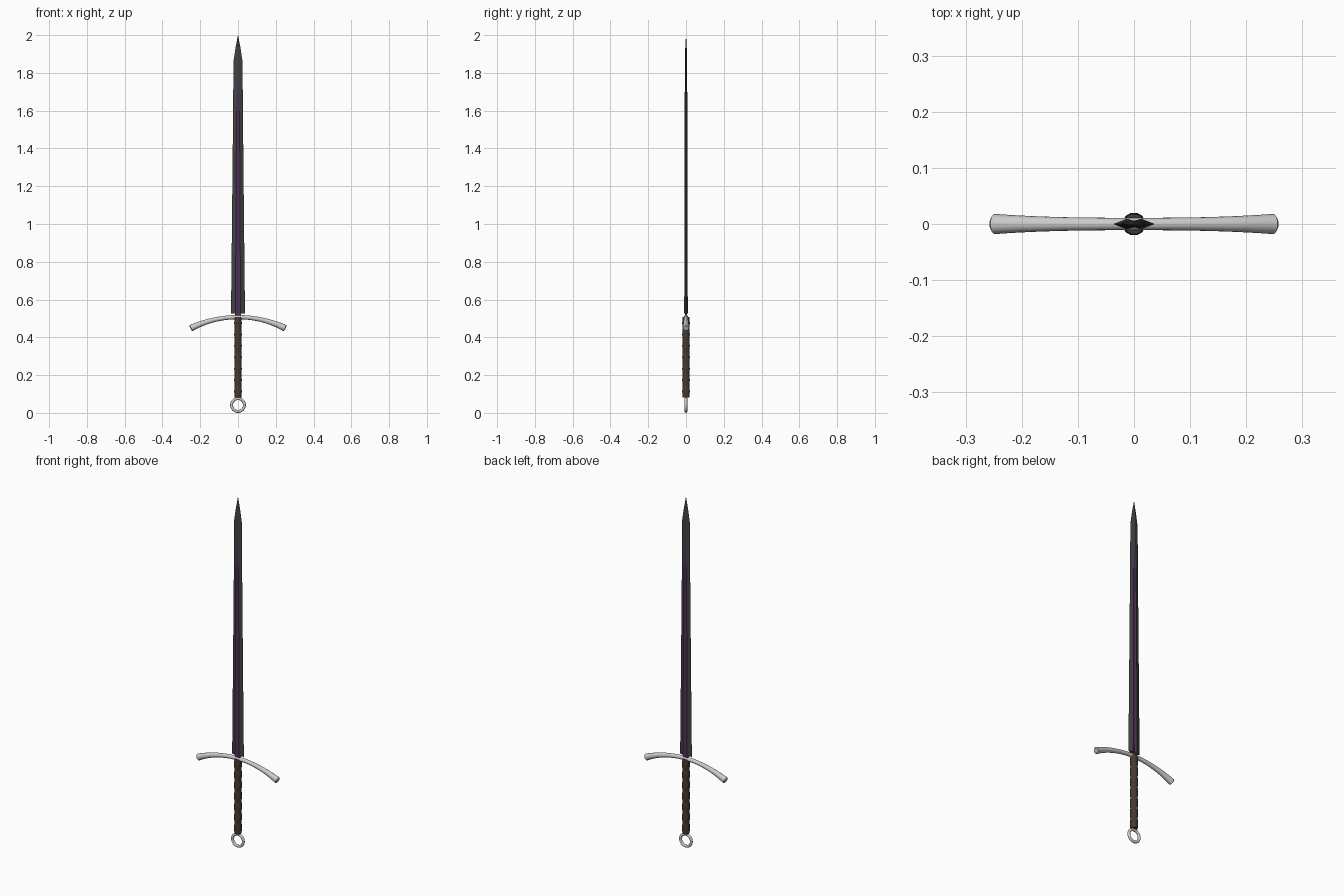
import bpy, bmesh, math
from mathutils import Vector

if "Cube" in bpy.data.objects:
    bpy.data.objects.remove(bpy.data.objects["Cube"])


def material(name, rgb):
    m = bpy.data.materials.new(name)
    m.diffuse_color = (*rgb, 1)
    m.use_nodes = True
    m.node_tree.nodes["Principled BSDF"].inputs["Base Color"].default_value = m.diffuse_color
    return m


def loft(name, rings, mats=(), pick=None, angle=30):
    """Skin a list of equal-length point rings and cap both ends."""
    bm = bmesh.new()
    loops = [[bm.verts.new(p) for p in ring] for ring in rings]
    n = len(loops[0])
    for k in range(len(loops) - 1):
        for i in range(n):
            j = (i + 1) % n
            f = bm.faces.new((loops[k][i], loops[k][j], loops[k + 1][j], loops[k + 1][i]))
            if pick:
                f.material_index = pick(k, i)
    bm.faces.new(loops[0][::-1])
    bm.faces.new(loops[-1])
    bmesh.ops.remove_doubles(bm, verts=bm.verts, dist=1e-5)
    bmesh.ops.recalc_face_normals(bm, faces=bm.faces)
    mesh = bpy.data.meshes.new(name)
    bm.to_mesh(mesh)
    bm.free()
    ob = bpy.data.objects.new(name, mesh)
    bpy.context.collection.objects.link(ob)
    for m in mats:
        mesh.materials.append(m)
    bpy.ops.object.select_all(action='DESELECT')
    ob.select_set(True)
    bpy.context.view_layer.objects.active = ob
    bpy.ops.object.shade_smooth_by_angle(angle=math.radians(angle))
    return ob


dark = material("dark_steel", (0.055, 0.055, 0.06))
purple = material("purple_fuller", (0.075, 0.03, 0.1))
leather = material("brown_leather", (0.065, 0.04, 0.03))

# Blade: z, half width, fuller half width, half thickness, fuller floor
stations = [(0.526, 0.037, 0.013, 0.0095, 0.006),
            (1.10, 0.031, 0.011, 0.008, 0.005),
            (1.60, 0.026, 0.008, 0.007, 0.0045),
            (1.73, 0.025, 0.002, 0.0065, 0.0065),
            (1.86, 0.024, 0.002, 0.006, 0.006),
            (1.93, 0.0135, 0.001, 0.004, 0.004),
            (2.0, 0.0004, 0.0001, 0.0003, 0.0003)]
sections = [[(-w, 0, z), (-f, -t, z), (0, -d, z), (f, -t, z),
             (w, 0, z), (f, t, z), (0, d, z), (-f, t, z)]
            for z, w, f, t, d in stations]
loft("blade", sections, (dark, purple),
     lambda k, i: int(k < 3 and i in (1, 2, 5, 6)), angle=10)

# Blade root running into the guard
loft("blade_root", [[(x, y, z) for x, y in ((-0.015, -0.006), (0.015, -0.006),
                                            (0.015, 0.006), (-0.015, 0.006))]
                    for z in (0.495, 0.53)], (dark,))

# Guard: flared round bar on a downward arc
SPAN, DROP, SIDES = 0.248, 0.058, 16
R = (SPAN ** 2 + DROP ** 2) / (2 * DROP)
A = math.asin(SPAN / R)
guard = []
for s, shrink in [(-1.015, 0.75)] + [(i / 12 - 1, 1) for i in range(25)] + [(1.015, 0.75)]:
    a = s * A
    radial = Vector((math.sin(a), 0, math.cos(a)))
    centre = radial * R + Vector((0, 0, 0.507 - R))
    r = (0.011 + 0.007 * min(1, abs(s)) ** 2.5) * shrink
    guard.append([centre + radial * r * math.cos(q) + Vector((0, r * math.sin(q), 0))
                  for q in (2 * math.pi * i / SIDES for i in range(SIDES))])
loft("guard", guard)

# Grip: leather-wrapped octagonal-ish handle with soft swells
BANDS, STEPS = 7, 6
grip = []
for k in range(BANDS * STEPS + 1):
    u = k / (BANDS * STEPS)
    r = 0.0185 + 0.0022 * abs(math.sin(math.pi * u * BANDS))
    grip.append([(r * math.cos(q), r * math.sin(q), 0.082 + u * 0.425)
                 for q in (2 * math.pi * (i + 0.5) / 12 for i in range(12))])
loft("grip", grip, (leather,), angle=40)

# Pommel ring standing in the blade plane
bpy.ops.mesh.primitive_torus_add(major_radius=0.034, minor_radius=0.0075,
                                 major_segments=32, minor_segments=12,
                                 location=(0, 0, 0.0415), rotation=(math.pi / 2, 0, 0))
bpy.context.object.name = "pommel_ring"
bpy.ops.object.shade_smooth_by_angle(angle=math.radians(40))
